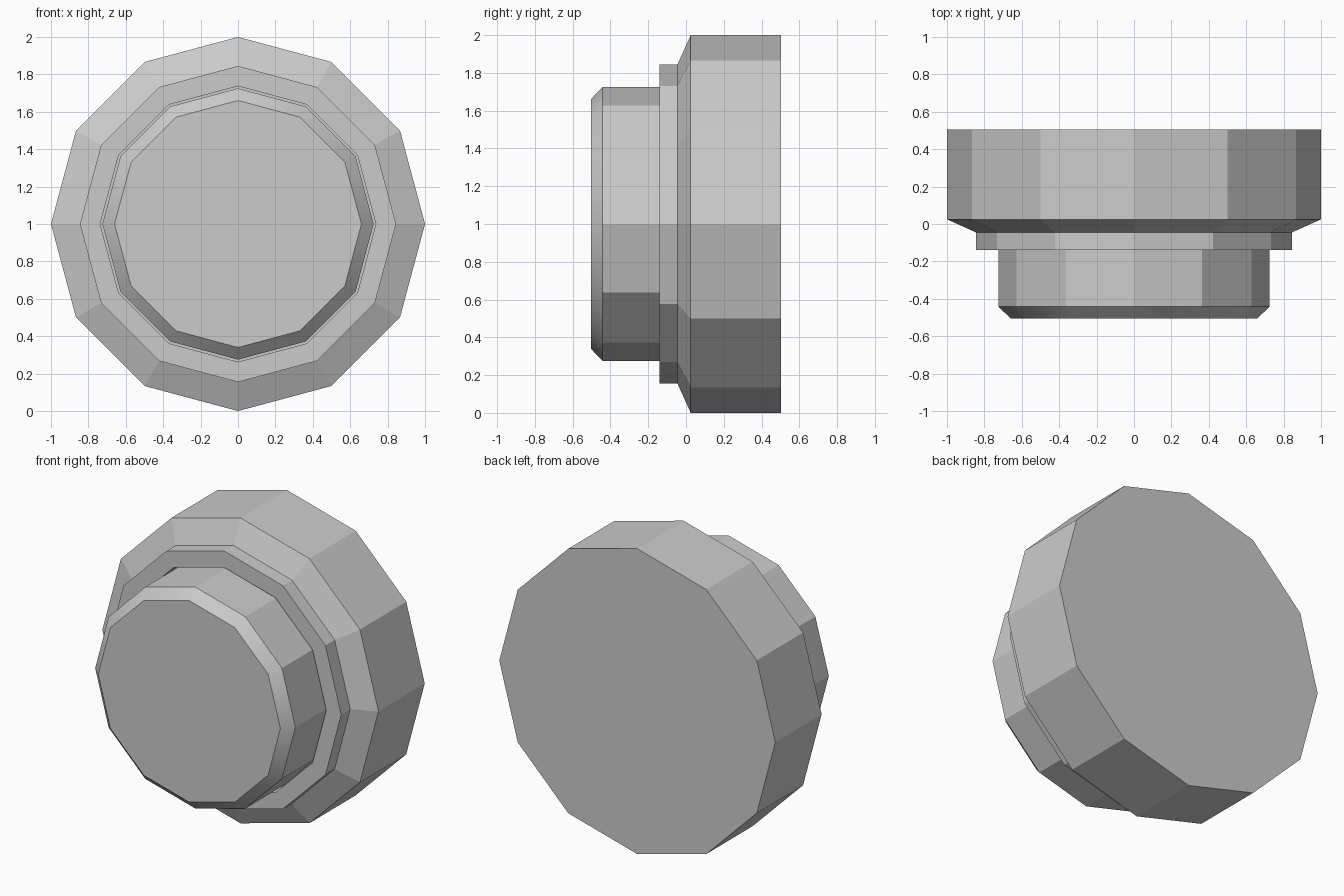
import bpy, bmesh
from math import sin, cos, pi, radians

if "Cube" in bpy.data.objects:
    bpy.data.objects.remove(bpy.data.objects["Cube"])

SIDES = 12


def lathe(name, profile):
    """Twelve-sided solid around the y axis from (radius, y) points, capped at both ends."""
    bm = bmesh.new()
    rings = []
    for r, y in profile:
        rings.append([bm.verts.new((r * cos(2 * pi * i / SIDES), y,
                                    1 + r * sin(2 * pi * i / SIDES)))
                      for i in range(SIDES)])
    for a, b in zip(rings, rings[1:]):
        for i in range(SIDES):
            j = (i + 1) % SIDES
            bm.faces.new((a[i], a[j], b[j], b[i]))
    bm.faces.new(rings[0])
    bm.faces.new(rings[-1])
    bmesh.ops.recalc_face_normals(bm, faces=bm.faces)
    mesh = bpy.data.meshes.new(name)
    bm.to_mesh(mesh)
    bm.free()
    obj = bpy.data.objects.new(name, mesh)
    bpy.context.collection.objects.link(obj)
    return obj


# Housing: wide back drum, sloped shoulder, collar with a recessed socket
lathe("housing", [(1.0, 0.504), (1.0, 0.025), (0.845, -0.045),
                  (0.845, -0.14), (0.737, -0.14), (0.737, -0.045)])

# Push button: chamfered plug sitting in the socket with a thin gap
button = lathe("button", [(0.725, -0.045), (0.725, -0.442), (0.66, -0.504)])

# Soft shading around the chamfer only, sides stay faceted
bpy.context.view_layer.objects.active = button
button.select_set(True)
bpy.ops.object.shade_smooth_by_angle(angle=radians(25))
